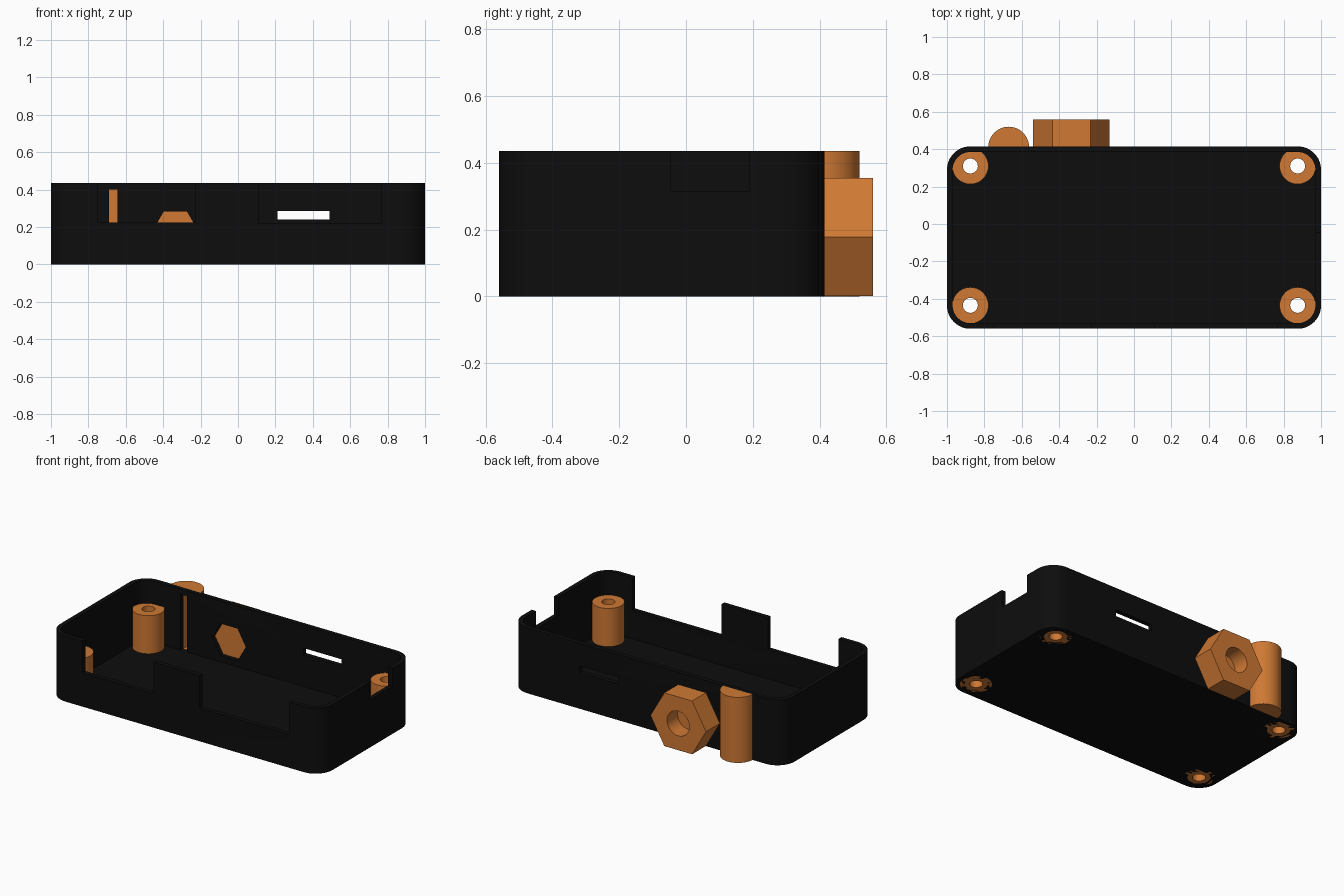
import bpy, bmesh, math
from mathutils import Matrix

if "Cube" in bpy.data.objects:
    bpy.data.objects.remove(bpy.data.objects["Cube"])


def material(name, rgb):
    m = bpy.data.materials.new(name)
    m.diffuse_color = (*rgb, 1)
    m.use_nodes = True
    m.node_tree.nodes["Principled BSDF"].inputs["Base Color"].default_value = m.diffuse_color
    return m


BLACK = material("matte black", (0.004, 0.004, 0.004))
ORANGE = material("orange", (0.62, 0.19, 0.034))

Y_FRONT, Y_BACK, TOP, WALL = -0.56, 0.415, 0.435, 0.03
CORNER = 0.125
POST_X, POST_Y = 0.875, (-0.435, 0.31)
NUT_X, NUT_Z = -0.335, 0.178


def prism(name, pts, z0, z1, mat, matrix=None):
    """Extrude a closed outline from z0 to z1, optionally reoriented."""
    bm = bmesh.new()
    base = bm.faces.new([bm.verts.new((x, y, z0)) for x, y in pts])
    ext = bmesh.ops.extrude_face_region(bm, geom=[base])
    moved = [v for v in ext["geom"] if isinstance(v, bmesh.types.BMVert)]
    bmesh.ops.translate(bm, verts=moved, vec=(0, 0, z1 - z0))
    if matrix:
        bm.transform(matrix)
    bmesh.ops.recalc_face_normals(bm, faces=bm.faces[:])
    me = bpy.data.meshes.new(name)
    bm.to_mesh(me)
    bm.free()
    me.materials.append(mat)
    ob = bpy.data.objects.new(name, me)
    bpy.context.collection.objects.link(ob)
    return ob


def arc(cx, cy, r, a0, a1, n):
    return [(cx + r * math.cos(math.radians(a0 + (a1 - a0) * i / n)),
             cy + r * math.sin(math.radians(a0 + (a1 - a0) * i / n)))
            for i in range(n + 1)]


def ring(cx, cy, r, n):
    return arc(cx, cy, r, 0, 360, n)[:-1]


def rounded(inset):
    """Rounded rectangle outline of the case."""
    pts, r = [], CORNER - inset
    cx, y0, y1 = 1 - CORNER, Y_FRONT + CORNER, Y_BACK - CORNER
    for x, y, a in ((cx, y1, 0), (-cx, y1, 90), (-cx, y0, 180), (cx, y0, 270)):
        pts += arc(x, y, r, a, a + 90, 16)
    return pts


def box(x0, x1, y0, y1, z0, z1):
    return prism("cutter", [(x0, y0), (x1, y0), (x1, y1), (x0, y1)], z0, z1, BLACK)


def cut(ob, cutter):
    mod = ob.modifiers.new("cut", "BOOLEAN")
    mod.operation, mod.solver, mod.object = "DIFFERENCE", "EXACT", cutter
    # cut faces keep the colour of the part being cut
    cutter.data.materials[0] = ob.data.materials[0]
    bpy.context.view_layer.objects.active = ob
    bpy.ops.object.modifier_apply(modifier=mod.name)
    bpy.data.objects.remove(cutter)


def smooth(ob):
    bpy.ops.object.select_all(action="DESELECT")
    ob.select_set(True)
    bpy.context.view_layer.objects.active = ob
    bpy.ops.object.shade_smooth_by_angle(angle=math.radians(30))


# Maps an outline drawn in (x, z) and extruded along y into place
TO_Y = Matrix(((1, 0, 0, 0), (0, 0, 1, 0), (0, 1, 0, 0), (0, 0, 0, 1)))


def hexagon(r):
    return ring(NUT_X, NUT_Z, r, 6)


# Open tray with rounded corners
case = prism("case", rounded(0), 0, TOP, BLACK)
cut(case, prism("cutter", rounded(WALL), WALL, TOP + 0.1, BLACK))

# Notches in the front wall and the right wall
cut(case, box(-0.75, -0.23, -0.6, -0.5, 0.225, 0.6))
cut(case, box(0.11, 0.765, -0.6, -0.5, 0.22, 0.6))
cut(case, box(0.95, 1.1, -0.045, 0.19, 0.315, 0.6))

# Back wall openings: wide slot, narrow slot, hexagonal socket
cut(case, box(0.21, 0.49, 0.36, 0.5, 0.24, 0.285))
cut(case, box(-0.69, -0.645, 0.36, 0.5, WALL, 0.4))
cut(case, prism("cutter", hexagon(0.123), 0.36, 0.5, BLACK, TO_Y))

# Screw posts, open through the floor
for sx, side in ((-1, "left"), (1, "right")):
    for y, end in zip(POST_Y, ("front", "back")):
        x = sx * POST_X
        cut(case, prism("cutter", ring(x, y, 0.07, 32), -0.1, 0.1, BLACK))
        post = prism(f"screw_post_{end}_{side}", ring(x, y, 0.097, 48), 0, 0.283, ORANGE)
        cut(post, prism("cutter", ring(x, y, 0.04, 32), -0.1, 0.5, ORANGE))
        smooth(post)
smooth(case)

# Hexagonal holder on the back with a socket and a round hole
holder = prism("hex_holder", hexagon(0.204), 0.412, 0.56, ORANGE, TO_Y)
cut(holder, prism("cutter", hexagon(0.123), 0.36, 0.49, ORANGE, TO_Y))
cut(holder, prism("cutter", ring(NUT_X, NUT_Z, 0.082, 40), 0.45, 0.7, ORANGE, TO_Y))
smooth(holder)

# Half-round column on the back with a slot behind the narrow opening
column = prism("half_round_column", arc(-0.67, 0.411, 0.109, 0, 180, 32), 0, TOP, ORANGE)
cut(column, box(-0.69, -0.645, 0.36, 0.47, WALL, 0.4))
smooth(column)
